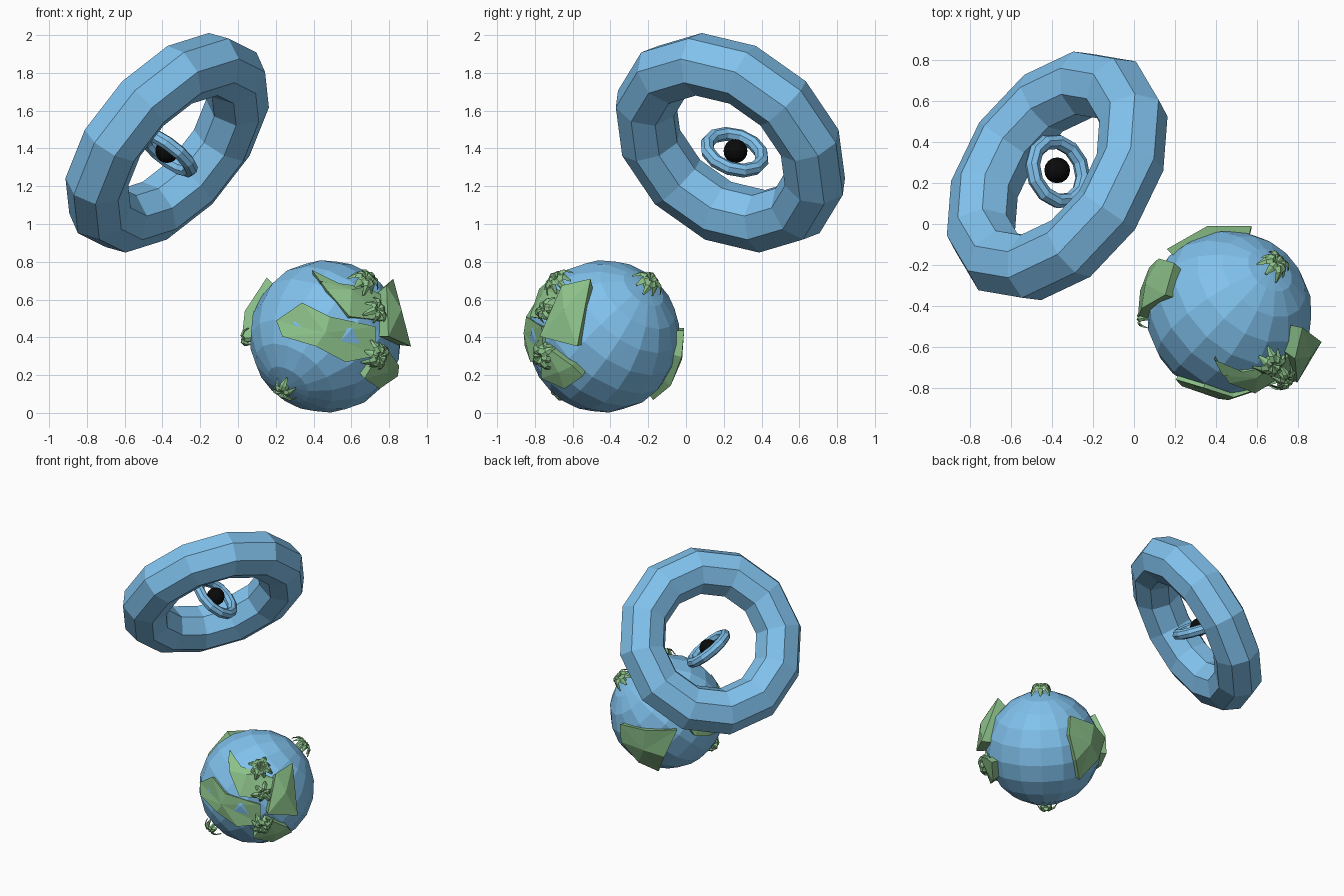
import bpy, bmesh, math
from mathutils import Vector, Matrix

if "Cube" in bpy.data.objects:
    bpy.data.objects.remove(bpy.data.objects["Cube"])


def mat(name, c):
    m = bpy.data.materials.new(name)
    m.diffuse_color = (*c, 1)
    m.use_nodes = True
    m.node_tree.nodes["Principled BSDF"].inputs["Base Color"].default_value = m.diffuse_color
    return m


BLUE = mat("blue", (0.22, 0.54, 0.85))
GREEN = mat("green", (0.26, 0.53, 0.25))
BLACK = mat("black", (0.003, 0.003, 0.003))
C = Vector((0.465, -0.435, 0.405))      # planet centre
R = 0.405
AXIS = Vector((0.5, 0.53, 0.64)).normalized()


def finish(ob, name, m):
    ob.name = name
    ob.data.materials.append(m)
    return ob


def orient(n):
    return Vector(n).to_track_quat('Z', 'Y').to_euler()


def ring(name, loc, n, major, minor):
    bpy.ops.mesh.primitive_torus_add(location=loc, rotation=orient(n), major_radius=major,
                                     minor_radius=minor, major_segments=12, minor_segments=8)
    finish(bpy.context.object, name, BLUE)


def ball(name, loc, n, r, seg, rows, m):
    bpy.ops.mesh.primitive_uv_sphere_add(location=loc, rotation=orient(n), radius=r,
                                         segments=seg, ring_count=rows)
    finish(bpy.context.object, name, m)


def from_bm(bm, name):
    bmesh.ops.recalc_face_normals(bm, faces=bm.faces)
    me = bpy.data.meshes.new(name)
    bm.to_mesh(me)
    bm.free()
    ob = bpy.data.objects.new(name, me)
    bpy.context.collection.objects.link(ob)
    return finish(ob, name, GREEN)


VIEWS = {"front": lambda a, b, d: Vector((a, -d, b)),
         "back": lambda a, b, d: Vector((a, d, b)),
         "right": lambda a, b, d: Vector((d, a, b)),
         "left": lambda a, b, d: Vector((-d, a, b))}


def land(name, view, outline, height):
    """Outline projected on the planet, raised radially into a faceted slab."""
    dirs = [VIEWS[view](a, b, math.sqrt(max(0.0, R * R - a * a - b * b))).normalized()
            for a, b in outline]
    mid = sum(dirs, Vector()).normalized()
    bm = bmesh.new()
    low = [bm.verts.new(C + d * (R - 0.05)) for d in dirs]
    top = [bm.verts.new(C + d * height) for d in dirs]
    hub_low = bm.verts.new(C + mid * (R - 0.05))
    hub = bm.verts.new(C + mid * height)
    for i in range(len(dirs)):
        j = (i + 1) % len(dirs)
        bm.faces.new((low[i], low[j], top[j], top[i]))
        bm.faces.new((top[i], top[j], hub))
        bm.faces.new((low[j], low[i], hub_low))
    from_bm(bm, name)


def plant(name, direction, leaves, size, spin):
    """Short trunk with drooping leaf blades."""
    n = Vector(direction).normalized()
    t = n.orthogonal().normalized()
    s = n.cross(t)
    bm = bmesh.new()
    path = [(0.0, 0.045, 0.010), (0.035, 0.068, 0.020), (0.065, 0.055, 0.020), (0.09, 0.015, 0.006)]
    for k in range(leaves):
        a = spin + math.tau * k / leaves
        out = t * math.cos(a) + s * math.sin(a)
        side = n.cross(out)
        grow = size * (1.0 if k % 2 else 0.8)
        rows = []
        for rho, h, w in path:
            p = C + n * (R - 0.01 + h * size) + out * rho * grow
            rows.append([bm.verts.new(p + side * w * size * q + n * dz)
                         for q, dz in ((-1, 0), (0, 0.01), (1, 0), (0, -0.004))])
        for u, v in zip(rows, rows[1:]):
            for i in range(4):
                j = (i + 1) % 4
                bm.faces.new((u[i], u[j], v[j], v[i]))
        bm.faces.new(rows[0])
        bm.faces.new(rows[-1][::-1])
    rot = n.to_track_quat('Z', 'Y').to_matrix().to_4x4()
    bmesh.ops.create_cone(bm, cap_ends=True, segments=6, radius1=0.018 * size, radius2=0.012 * size,
                          depth=0.07, matrix=Matrix.Translation(C + n * (R + 0.01)) @ rot)
    from_bm(bm, name)


# floating rings and dark core
ring("outer_ring", (-0.375, 0.235, 1.43), (-0.668, 0.46, 0.577), 0.51, 0.168)
ring("inner_ring", (-0.372, 0.257, 1.38), (0.59, 0.25, 0.77), 0.152, 0.037)
ball("dark_core", (-0.375, 0.262, 1.386), (0, 0, 1), 0.063, 16, 10, BLACK)

# planet, tilted on its axis
ball("planet", C, AXIS, R, 16, 10, BLUE)

# land masses
land("front_land", "front", [(-.25, .08), (-.12, .17), (.02, .1), (.25, .05), (.25, -.1),
                             (.1, -.13), (-.05, -.05), (-.22, 0)], 0.425)
land("upper_land", "front", [(-.07, .335), (-.03, .28), (.2, .25), (.3, .2), (.3, .08),
                             (.12, .1), (0, .24)], 0.425)
land("right_upper_land", "right", [(-.29, 0), (-.19, .23), (-.06, .26), (-.12, -.045)], 0.475)
land("right_lower_land", "right", [(-.29, -.04), (-.15, -.14), (-.1, -.19), (-.19, -.25),
                                   (-.3, -.2)], 0.45)
land("left_land", "left", [(.24, .1), (.22, .24), (.08, .28), (.02, .12), (-.03, -.03),
                           (.1, -.03), (.2, 0)], 0.45)
land("back_land", "back", [(-.28, .05), (-.1, .04), (.1, .03), (.1, -.1), (0, -.24),
                           (-.1, -.31), (-.2, -.15)], 0.44)

# leafy plants, one on each pole and several on land
plant("north_plant", AXIS, 8, 1.0, 0.0)
plant("south_plant", -AXIS, 6, 0.9, 0.4)
plant("upper_plant", (.21, -.25, .3), 8, 1.0, 0.2)
plant("middle_plant", (.25, -.29, .13), 6, 0.9, 0.7)
plant("lower_plant", (.26, -.31, -.1), 8, 1.0, 0.5)
plant("left_plant", (-.44, -.03, -.02), 3, 0.7, 0.3)
